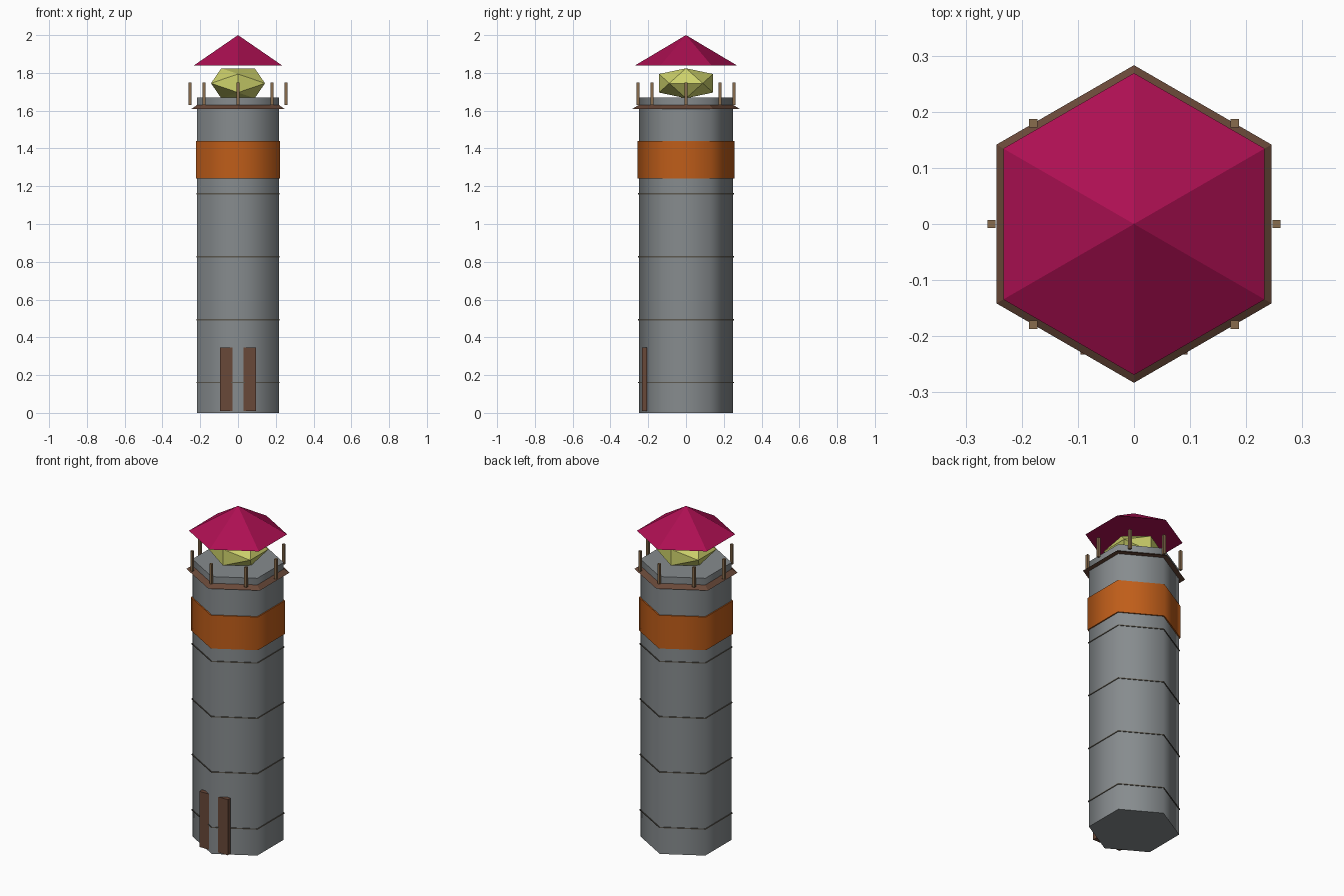
import bpy, bmesh, math
from mathutils import Vector

if "Cube" in bpy.data.objects:
    bpy.data.objects.remove(bpy.data.objects["Cube"])


def material(name, rgb):
    m = bpy.data.materials.new(name)
    m.diffuse_color = (*rgb, 1)
    m.use_nodes = True
    m.node_tree.nodes["Principled BSDF"].inputs["Base Color"].default_value = m.diffuse_color
    return m


RED = material("crimson", (0.42, 0.005, 0.085))
ORANGE = material("orange", (0.52, 0.11, 0.01))
BROWN = material("brown", (0.14, 0.065, 0.04))
TAN = material("tan", (0.25, 0.15, 0.075))
YELLOW = material("pale_yellow", (0.62, 0.65, 0.15))
STONE = material("stone", (0.24, 0.26, 0.27))
DARK = material("dark_stone", (0.11, 0.10, 0.08))


def finish(name, bm, mat, smooth=None):
    bmesh.ops.recalc_face_normals(bm, faces=bm.faces)
    me = bpy.data.meshes.new(name)
    bm.to_mesh(me)
    bm.free()
    me.materials.append(mat)
    if smooth:
        me.shade_smooth()
        me.set_sharp_from_angle(angle=math.radians(smooth))
    ob = bpy.data.objects.new(name, me)
    bpy.context.collection.objects.link(ob)
    return ob


def hex_solid(name, r1, r2, z1, z2, mat, smooth=None):
    """Six-sided frustum (or cone if r2 is 0) with corners on the y axis."""
    bm = bmesh.new()
    ring = lambda r, z: [bm.verts.new((r * math.sin(i * math.pi / 3),
                                       -r * math.cos(i * math.pi / 3), z)) for i in range(6)]
    low = ring(r1, z1)
    bm.faces.new(low[::-1])
    top = ring(r2, z2) if r2 else [bm.verts.new((0, 0, z2))]
    if r2:
        bm.faces.new(top)
    for i in range(6):
        j = (i + 1) % 6
        bm.faces.new([low[i], low[j]] + ([top[j], top[i]] if r2 else top))
    return finish(name, bm, mat, smooth)


def box(name, centre, size, mat):
    bm = bmesh.new()
    bmesh.ops.create_cube(bm, size=1)
    for v in bm.verts:
        v.co = Vector(c + a * s for c, a, s in zip(centre, v.co, size))
    return finish(name, bm, mat)


# tower shaft, painted band and stone courses
hex_solid("tower", 0.25, 0.25, 0, 1.67, STONE, 70)
hex_solid("painted_band", 0.258, 0.258, 1.24, 1.44, ORANGE, 70)
for i in range(4):
    z = 0.16 + i / 3
    hex_solid(f"stone_course_{i + 1}", 0.254, 0.254, z - 0.003, z + 0.003, DARK, 70)

# door slab, with the tower corner poking through its middle
box("door", (0, -0.22, 0.178), (0.19, 0.026, 0.335), BROWN)

# gallery and railing posts
hex_solid("gallery", 0.283, 0.25, 1.61, 1.63, BROWN)
for i in range(8):
    a = i * math.pi / 4
    box(f"rail_post_{i + 1}", (0.254 * math.cos(a), 0.254 * math.sin(a), 1.69),
        (0.015, 0.015, 0.12), TAN)

# lamp: flattened icosahedron
bm = bmesh.new()
big, small = 0.143, 0.0884
for s in (-1, 1):
    for t in (-1, 1):
        for x, y, z in ((s * small, 0, t * big), (0, s * big, t * small), (s * big, t * small, 0)):
            bm.verts.new((x, y, 1.745 + z * 0.555))
bmesh.ops.convex_hull(bm, input=bm.verts)
finish("lamp", bm, YELLOW)

# roof
hex_solid("roof", 0.269, 0, 1.84, 2.0, RED)
